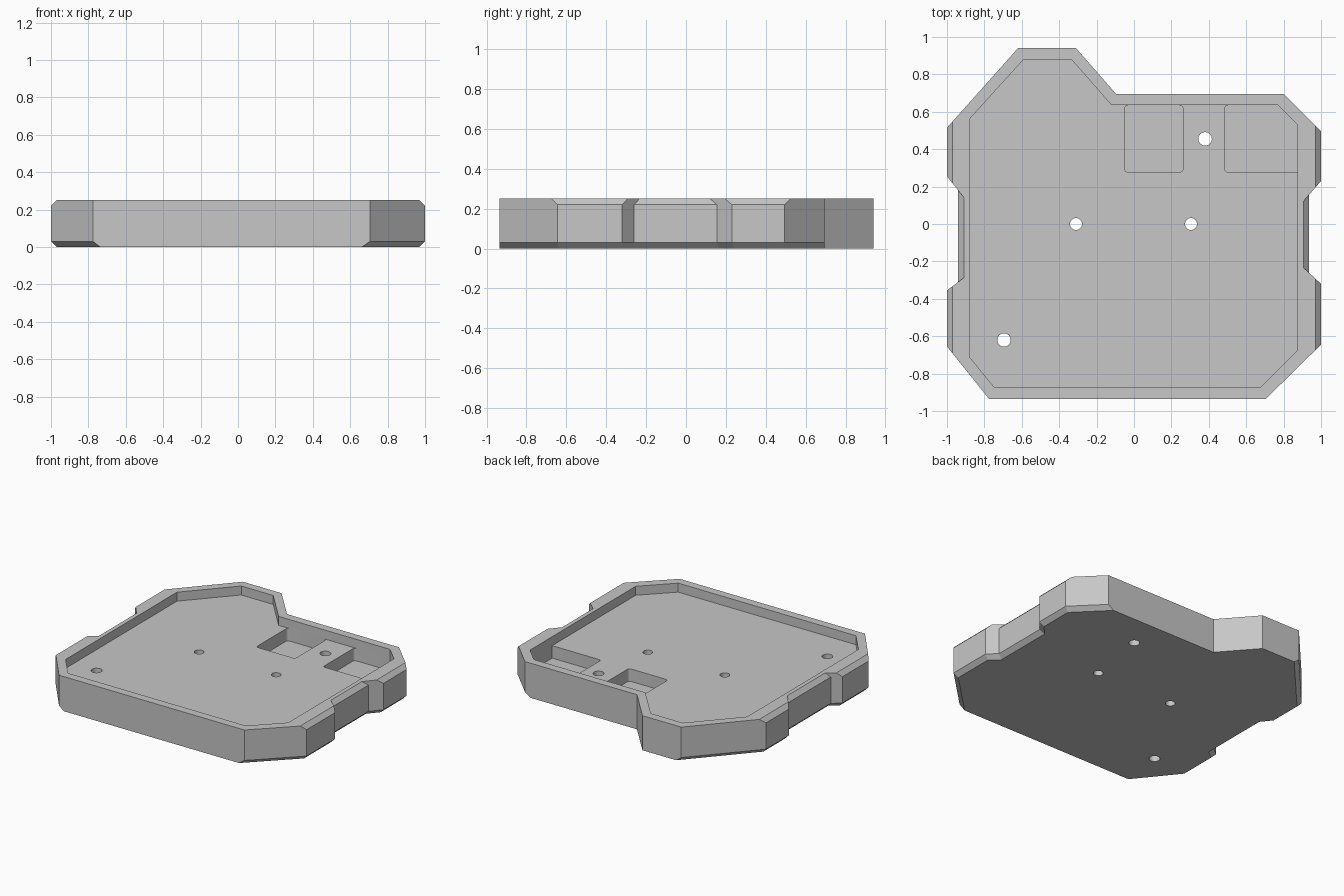
import bpy
import bmesh
import math
from mathutils import Vector

if "Cube" in bpy.data.objects:
    bpy.data.objects.remove(bpy.data.objects["Cube"], do_unlink=True)

HEIGHT, CHAMFER = 0.25, 0.03
FLOOR, POCKET_FLOOR = 0.185, 0.095

grey = bpy.data.materials.new("plain_grey")
grey.use_nodes = True
grey.diffuse_color = (0.57, 0.57, 0.57, 1)
grey.node_tree.nodes["Principled BSDF"].inputs["Base Color"].default_value = grey.diffuse_color


def loft(name, levels):
    """Closed solid through outlines of equal length, given as (z, points)."""
    bm = bmesh.new()
    rings = [[bm.verts.new((p[0], p[1], z)) for p in pts] for z, pts in levels]
    n = len(rings[0])
    bm.faces.new(rings[0][::-1])
    bm.faces.new(rings[-1])
    for low, high in zip(rings, rings[1:]):
        for i in range(n):
            j = (i + 1) % n
            bm.faces.new((low[i], low[j], high[j], high[i]))
    bmesh.ops.recalc_face_normals(bm, faces=bm.faces)
    mesh = bpy.data.meshes.new(name)
    bm.to_mesh(mesh)
    bm.free()
    mesh.materials.append(grey)
    obj = bpy.data.objects.new(name, mesh)
    bpy.context.collection.objects.link(obj)
    return obj


def inset(points, distance_of):
    """Move each edge of a counter-clockwise outline inward by its own distance."""
    pts = [Vector(p) for p in points]
    n = len(pts)
    lines = []
    for i in range(n):
        d = (pts[(i + 1) % n] - pts[i]).normalized()
        normal = Vector((-d.y, d.x))
        lines.append((normal, normal.dot(pts[i]) + distance_of(d)))
    result = []
    for i in range(n):
        (a, p), (b, q) = lines[i - 1], lines[i]
        det = a.x * b.y - a.y * b.x
        result.append(((p * b.y - q * a.y) / det, (a.x * q - b.x * p) / det))
    return result


def rounded(points, corners, radius=0.018, steps=4):
    """Round the chosen right-angled corners of an outline."""
    out = []
    for i, p in enumerate(points):
        p = Vector(p)
        if i not in corners:
            out.append(p)
            continue
        a = (Vector(points[i - 1]) - p).normalized() * radius
        b = (Vector(points[(i + 1) % len(points)]) - p).normalized() * radius
        for k in range(steps + 1):
            t = math.pi / 2 * k / steps
            out.append(p + a * (1 - math.sin(t)) + b * (1 - math.cos(t)))
    return out


def cut(target, cutter):
    cutter.hide_render = True
    mod = target.modifiers.new("cut", "BOOLEAN")
    mod.operation, mod.solver, mod.object = "DIFFERENCE", "EXACT", cutter
    bpy.context.view_layer.objects.active = target
    bpy.ops.object.modifier_apply(modifier=mod.name)
    bpy.data.objects.remove(cutter, do_unlink=True)


# Body: notched outline, counter-clockwise from the front left corner
outline = [(-0.775, -0.935), (0.705, -0.935), (1, -0.645), (1, -0.32),
           (0.935, -0.26), (0.935, 0.155), (1, 0.23), (1, 0.495),
           (0.8, 0.695), (-0.095, 0.695), (-0.31, 0.94), (-0.62, 0.94),
           (-1, 0.515), (-1, 0.255), (-0.94, 0.18), (-0.94, -0.31),
           (-1, -0.355), (-1, -0.655)]
step_dir = (Vector(outline[10]) - Vector(outline[9])).normalized()


def bottom_chamfer(d):
    # every edge but the front, the back and the slanted step
    plain = abs(d.y) < 0.01 or (d - step_dir).length < 0.01
    return 0 if plain else CHAMFER


def top_chamfer(d):
    # only the straight side walls
    return CHAMFER if abs(d.x) < 0.01 else 0


tray = loft("tray_body", [(0, inset(outline, bottom_chamfer)),
                          (CHAMFER, outline),
                          (HEIGHT - CHAMFER, outline),
                          (HEIGHT, inset(outline, top_chamfer))])

# Shallow recess inside the rim
recess = [(-0.745, -0.875), (0.675, -0.875), (0.875, -0.675), (0.875, 0.53),
          (0.77, 0.635), (-0.12, 0.635), (-0.335, 0.88), (-0.59, 0.88),
          (-0.88, 0.56), (-0.88, -0.71)]
cut(tray, loft("recess_cutter", [(FLOOR, recess), (HEIGHT + 0.1, recess)]))

# Two deeper pockets along the back wall
middle = rounded([(-0.05, 0.277), (0.262, 0.277), (0.262, 0.635), (-0.05, 0.635)], {0, 1, 2, 3})
corner = rounded([(0.485, 0.277), (0.875, 0.277), (0.875, 0.53), (0.77, 0.635), (0.485, 0.635)], {0, 4})
for pocket in (middle, corner):
    cut(tray, loft("pocket_cutter", [(POCKET_FLOOR, pocket), (FLOOR + 0.03, pocket)]))

# Screw holes right through the floor
for x, y, r in ((-0.31, 0, 0.032), (0.305, 0, 0.032), (0.38, 0.455, 0.036), (-0.695, -0.62, 0.036)):
    circle = [(x + r * math.cos(k * math.tau / 32), y + r * math.sin(k * math.tau / 32)) for k in range(32)]
    cut(tray, loft("hole_cutter", [(-0.1, circle), (HEIGHT + 0.1, circle)]))

# Smooth the round walls, keep every other edge sharp
bpy.ops.object.select_all(action="DESELECT")
tray.select_set(True)
bpy.context.view_layer.objects.active = tray
bpy.ops.object.shade_smooth_by_angle(angle=math.radians(25))
